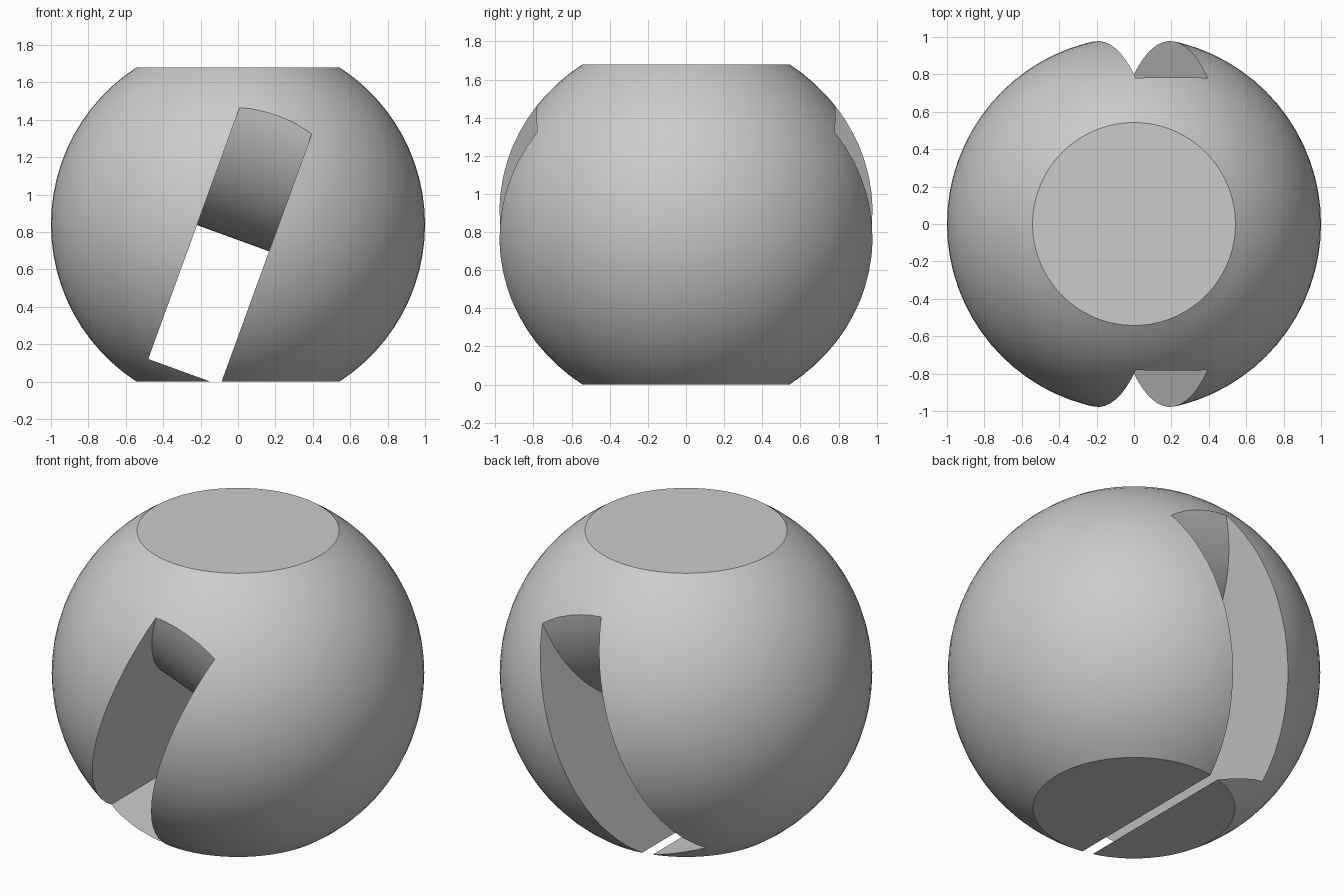
import bpy, bmesh
from math import sin, cos, asin, pi, radians

if "Cube" in bpy.data.objects:
    bpy.data.objects.remove(bpy.data.objects["Cube"])

HALF = 0.84          # half height between the flat caps
TILT = radians(20)   # lean of the slot

grey = bpy.data.materials.new("plain grey")
grey.use_nodes = True
grey.diffuse_color = (0.6, 0.6, 0.6, 1)
grey.node_tree.nodes["Principled BSDF"].inputs["Base Color"].default_value = (0.6, 0.6, 0.6, 1)


def make_object(name, bm):
    bmesh.ops.recalc_face_normals(bm, faces=bm.faces)
    mesh = bpy.data.meshes.new(name)
    bm.to_mesh(mesh)
    bm.free()
    obj = bpy.data.objects.new(name, mesh)
    bpy.context.collection.objects.link(obj)
    mesh.materials.append(grey)
    return obj


# Ball with flat top and bottom: rings of latitude, closed by caps
bm = bmesh.new()
segments, bands = 72, 24
limit = asin(HALF)
rings = []
for i in range(bands + 1):
    lat = limit * (2 * i / bands - 1)
    rings.append([bm.verts.new((cos(lat) * cos(2 * pi * k / segments),
                                cos(lat) * sin(2 * pi * k / segments),
                                HALF + sin(lat))) for k in range(segments)])
for low, high in zip(rings, rings[1:]):
    for k in range(segments):
        n = (k + 1) % segments
        bm.faces.new((low[k], low[n], high[n], high[k]))
bm.faces.new(rings[0])
bm.faces.new(rings[-1])
ball = make_object("slotted_ball", bm)

# Slot cutter: flat floor and a round, hanging roof, extruded across the slot
bm = bmesh.new()
radius, centre, half_width, reach = 0.79, 0.712, 0.205, 1.2
steps = 64
profile = [(-reach, centre), (-reach, -HALF), (reach, -HALF), (reach, centre)]
profile += [(radius * cos(pi * i / steps), centre - radius * sin(pi * i / steps))
            for i in range(steps + 1)]
face = bm.faces.new([bm.verts.new((-half_width, y, v)) for y, v in profile])
side = bmesh.ops.extrude_face_region(bm, geom=[face])
bmesh.ops.translate(bm, vec=(2 * half_width, 0, 0),
                    verts=[g for g in side["geom"] if isinstance(g, bmesh.types.BMVert)])
cutter = make_object("slot_cutter", bm)
cutter.location.z = HALF
cutter.rotation_euler.y = TILT
cutter.hide_render = True

# Cut the slot, then smooth the round surfaces
cut = ball.modifiers.new("slot", "BOOLEAN")
cut.operation = "DIFFERENCE"
cut.solver = "EXACT"
cut.object = cutter
bpy.context.view_layer.update()
bpy.ops.object.select_all(action="DESELECT")
bpy.context.view_layer.objects.active = ball
ball.select_set(True)
bpy.ops.object.modifier_apply(modifier=cut.name)
bpy.data.objects.remove(cutter)
bpy.ops.object.shade_smooth_by_angle(angle=radians(25))
